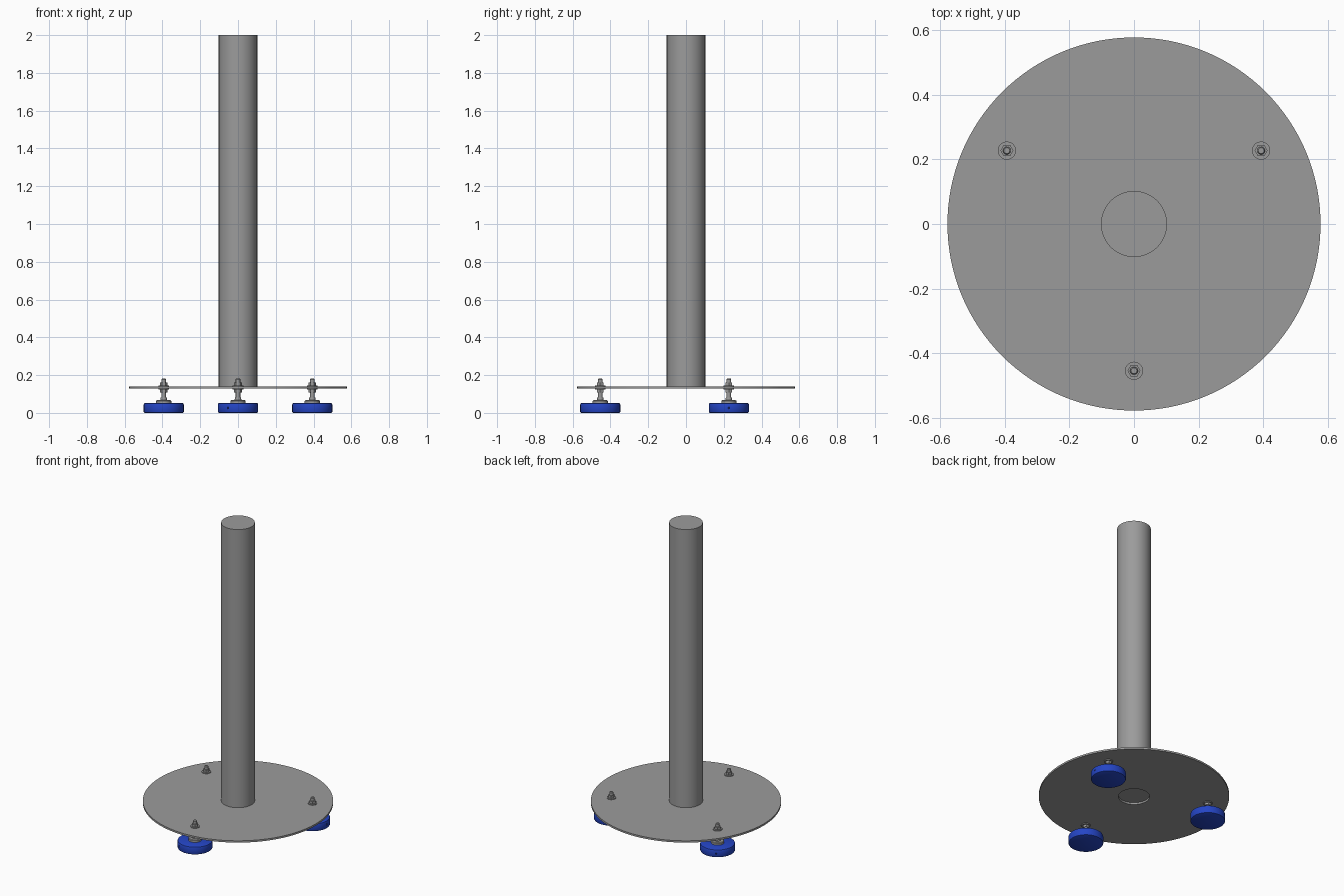
import bpy, bmesh, math
from mathutils import Matrix, Vector

cube = bpy.data.objects.get("Cube")
if cube:
    bpy.data.objects.remove(cube, do_unlink=True)


def material(name, rgb, rough=0.5):
    m = bpy.data.materials.new(name)
    m.use_nodes = True
    m.diffuse_color = (*rgb, 1)
    bsdf = m.node_tree.nodes["Principled BSDF"]
    bsdf.inputs["Base Color"].default_value = (*rgb, 1)
    bsdf.inputs["Roughness"].default_value = rough
    return m


STEEL = material("steel grey", (0.33, 0.33, 0.33))
BLUE = material("blue rubber", (0.018, 0.06, 0.56))
DARK = material("dark blue", (0.004, 0.01, 0.08))


def finish(name, bm, mat, loc=(0, 0, 0)):
    bmesh.ops.remove_doubles(bm, verts=bm.verts, dist=1e-5)
    bmesh.ops.recalc_face_normals(bm, faces=bm.faces)
    me = bpy.data.meshes.new(name)
    bm.to_mesh(me)
    bm.free()
    me.materials.append(mat)
    ob = bpy.data.objects.new(name, me)
    bpy.context.collection.objects.link(ob)
    ob.location = loc
    bpy.ops.object.select_all(action="DESELECT")
    ob.select_set(True)
    bpy.context.view_layer.objects.active = ob
    bpy.ops.object.shade_smooth_by_angle(angle=math.radians(35))
    return ob


def lathe(name, profile, mat, loc=(0, 0, 0), sides=48, closed=False):
    """Revolve (radius, z) points about z."""
    bm = bmesh.new()
    pts = profile + profile[:1] if closed else profile
    rings = []
    for r, z in pts:
        if r == 0:
            rings.append([bm.verts.new((0, 0, z))] * sides)
        else:
            rings.append([bm.verts.new((r * math.cos(t), r * math.sin(t), z))
                          for t in (math.tau * i / sides for i in range(sides))])
    for a, b in zip(rings, rings[1:]):
        for i in range(sides):
            j = (i + 1) % sides
            corners = list(dict.fromkeys((a[i], a[j], b[j], b[i])))
            bm.faces.new(corners)
    return finish(name, bm, mat, loc)


def cylinder(name, r, z0, z1, mat, loc=(0, 0, 0), sides=48):
    return lathe(name, [(0, z0), (r, z0), (r, z1), (0, z1)], mat, loc, sides)


PLATE_LOW, PLATE_TOP = 0.128, 0.14

# Column and the base plate with a round opening beneath the column
cylinder("column", 0.102, PLATE_TOP, 2.0, STEEL, sides=96)
lathe("base_plate", [(0.095, PLATE_LOW), (0.577, PLATE_LOW),
                     (0.577, PLATE_TOP), (0.095, PLATE_TOP)],
      STEEL, sides=128, closed=True)

# Three levelling feet, spaced evenly around the plate
for label, angle in (("front", 270), ("left", 30), ("right", 150)):
    a = math.radians(angle)
    at = (0.454 * math.cos(a), 0.454 * math.sin(a), 0)

    # Rubber pad with softened edges
    lathe(label + "_foot_pad",
          [(0, 0), (0.1, 0), (0.104, 0.002), (0.106, 0.006), (0.106, 0.045),
           (0.104, 0.05), (0.1, 0.052), (0, 0.052)], BLUE, at, 64)

    # Small round mark on the side of the pad
    d = Vector((math.cos(a - math.pi / 6), math.sin(a - math.pi / 6), 0))
    bm = bmesh.new()
    bmesh.ops.create_cone(bm, cap_ends=True, segments=16, radius1=0.007,
                          radius2=0.007, depth=0.004,
                          matrix=Matrix.Translation(d * 0.105 + Vector((0, 0, 0.026)))
                          @ d.to_track_quat("Z", "Y").to_matrix().to_4x4())
    finish(label + "_foot_mark", bm, DARK, at)

    # Swivel seat, threaded stud, and hardware clamping the plate
    lathe(label + "_foot_seat",
          [(0, 0.052), (0.04, 0.052), (0.04, 0.064), (0.036, 0.067),
           (0.018, 0.067), (0.016, 0.082), (0, 0.082)], STEEL, at)
    lathe(label + "_stud",
          [(0, 0.07), (0.012, 0.07), (0.012, 0.178), (0.009, 0.182), (0, 0.182)],
          STEEL, at, 24)
    cylinder(label + "_lower_nut", 0.02, 0.108, 0.124, STEEL, at, 6)
    cylinder(label + "_lower_washer", 0.028, 0.123, PLATE_LOW, STEEL, at)
    cylinder(label + "_upper_washer", 0.028, PLATE_TOP, 0.145, STEEL, at)
    cylinder(label + "_upper_nut", 0.02, 0.145, 0.161, STEEL, at, 6)
